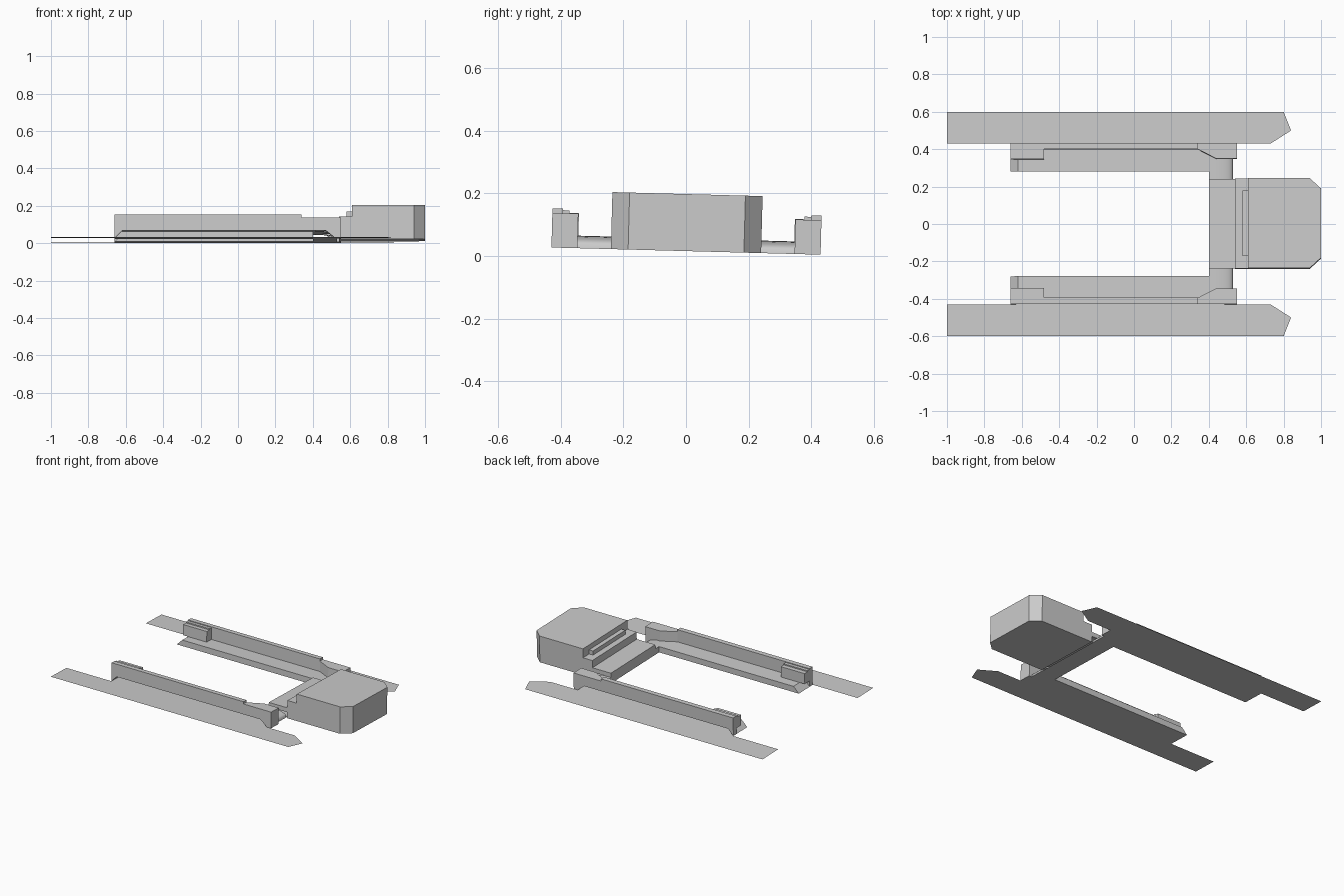
import bpy, bmesh, math
from mathutils import Matrix, Vector

if "Cube" in bpy.data.objects:
    bpy.data.objects.remove(bpy.data.objects["Cube"], do_unlink=True)

GRAY = (0.6, 0.6, 0.6, 1.0)
mat = bpy.data.materials.new("plain gray")
mat.use_nodes = True
mat.diffuse_color = GRAY
mat.node_tree.nodes["Principled BSDF"].inputs["Base Color"].default_value = GRAY

# The whole model leans slightly towards its back
LEAN = Matrix.Translation((0, 0, 0.016)) @ Matrix.Rotation(-0.0267, 4, "X")


def add_part(name, bm, smooth=False):
    bmesh.ops.recalc_face_normals(bm, faces=bm.faces)
    bm.transform(LEAN)
    mesh = bpy.data.meshes.new(name)
    bm.to_mesh(mesh)
    bm.free()
    mesh.materials.append(mat)
    for face in mesh.polygons:
        face.use_smooth = smooth
    obj = bpy.data.objects.new(name, mesh)
    bpy.context.collection.objects.link(obj)
    return obj


def prism(name, points, low, high, axis="z"):
    """Extrude an outline: xy outlines rise along z, xz outlines run along y."""
    bm = bmesh.new()
    place = (lambda p: (p[0], p[1], low)) if axis == "z" else (lambda p: (p[0], low, p[1]))
    face = bm.faces.new([bm.verts.new(place(p)) for p in points])
    if high != low:
        move = Vector((0, 0, high - low)) if axis == "z" else Vector((0, high - low, 0))
        top = bmesh.ops.extrude_face_region(bm, geom=[face], use_keep_orig=True)
        bmesh.ops.translate(bm, vec=move,
                            verts=[v for v in top["geom"] if isinstance(v, bmesh.types.BMVert)])
    return add_part(name, bm)


def box(name, x0, x1, y0, y1, z0, z1):
    return prism(name, [(x0, y0), (x1, y0), (x1, y1), (x0, y1)], z0, z1)


def sheet(name, path, y0, y1, smooth=False):
    """Open sheet following an xz path between two y positions."""
    bm = bmesh.new()
    rows = [(bm.verts.new((x, y0, z)), bm.verts.new((x, y1, z))) for x, z in path]
    for a, b in zip(rows, rows[1:]):
        bm.faces.new((a[0], b[0], b[1], a[1]))
    return add_part(name, bm, smooth)


DUCT = 0.04

for side, s in (("left", 1), ("right", -1)):
    def mirrored(points):
        return [(x, s * y) for x, y in points]

    # Flat base: long pointed strip, rail floor and half of the crosspiece floor
    prism(side + "_base_plate", mirrored([
        (-1, 0.6), (0.8, 0.6), (0.84, 0.5), (0.73, 0.43), (0.55, 0.43), (0.55, 0.35),
        (0.53, 0.35), (0.53, 0), (0.4, 0), (0.4, 0.28), (-0.66, 0.28), (-0.66, 0.43),
        (-1, 0.43)]), 0, 0)

    # Outer wall, bridging a long low opening
    prism(side + "_outer_wall", [
        (-0.66, 0), (-0.62, DUCT), (0.47, DUCT), (0.52, 0), (0.55, 0), (0.55, 0.11),
        (0.34, 0.11), (0.34, 0.125), (-0.66, 0.125)], s * 0.397, s * 0.43, "y")

    # Thickened wall end with its foot
    prism(side + "_wall_end", mirrored([
        (0.34, 0.398), (0.44, 0.347), (0.55, 0.347), (0.55, 0.398)]), DUCT, 0.11)
    prism(side + "_wall_foot", [(0.47, DUCT), (0.52, 0), (0.55, 0), (0.55, DUCT)],
          s * 0.347, s * 0.398, "y")

    # Stepped clip at the far end of the wall
    box(side + "_clip_upper", -0.66, -0.48, s * 0.375, s * 0.398, DUCT, 0.12)
    box(side + "_clip_lower", -0.66, -0.48, s * 0.345, s * 0.375, DUCT, 0.112)

    # Hollow ledge: sloped end, flat top and inner side
    sheet(side + "_ledge_top", [(-0.66, 0), (-0.62, DUCT), (0.4, DUCT)], s * 0.28, s * 0.4)
    prism(side + "_ledge_side", [(-0.66, 0), (-0.62, DUCT), (0.4, DUCT), (0.4, 0)],
          s * 0.28, s * 0.28, "y")

    # Rounded hollow cover joining the rail to the body
    curve = [(0.4 + 0.13 * math.sin(t), DUCT * max(0, math.cos(t)) ** 0.6)
             for t in [i * math.pi / 16 for i in range(9)]]
    sheet(side + "_joining_cover", curve, s * 0.235, s * 0.4, smooth=True)
    sheet(side + "_joining_end", [(0.4, 0), (0.4, DUCT)], s * 0.235, s * 0.28)

# Body: low platform over the duct, step, rib and main block
box("platform", 0.4, 0.54, -0.24, 0.24, DUCT, 0.07)
sheet("platform_front", [(0.4, 0), (0.4, DUCT)], -0.24, 0.24)
box("body_step", 0.54, 0.61, -0.24, 0.24, 0, 0.12)
box("body_rib", 0.58, 0.61, -0.175, 0.175, 0.12, 0.148)
prism("main_block", [(0.61, -0.24), (0.94, -0.24), (1, -0.185), (1, 0.185),
                     (0.94, 0.24), (0.61, 0.24)], 0, 0.182)
